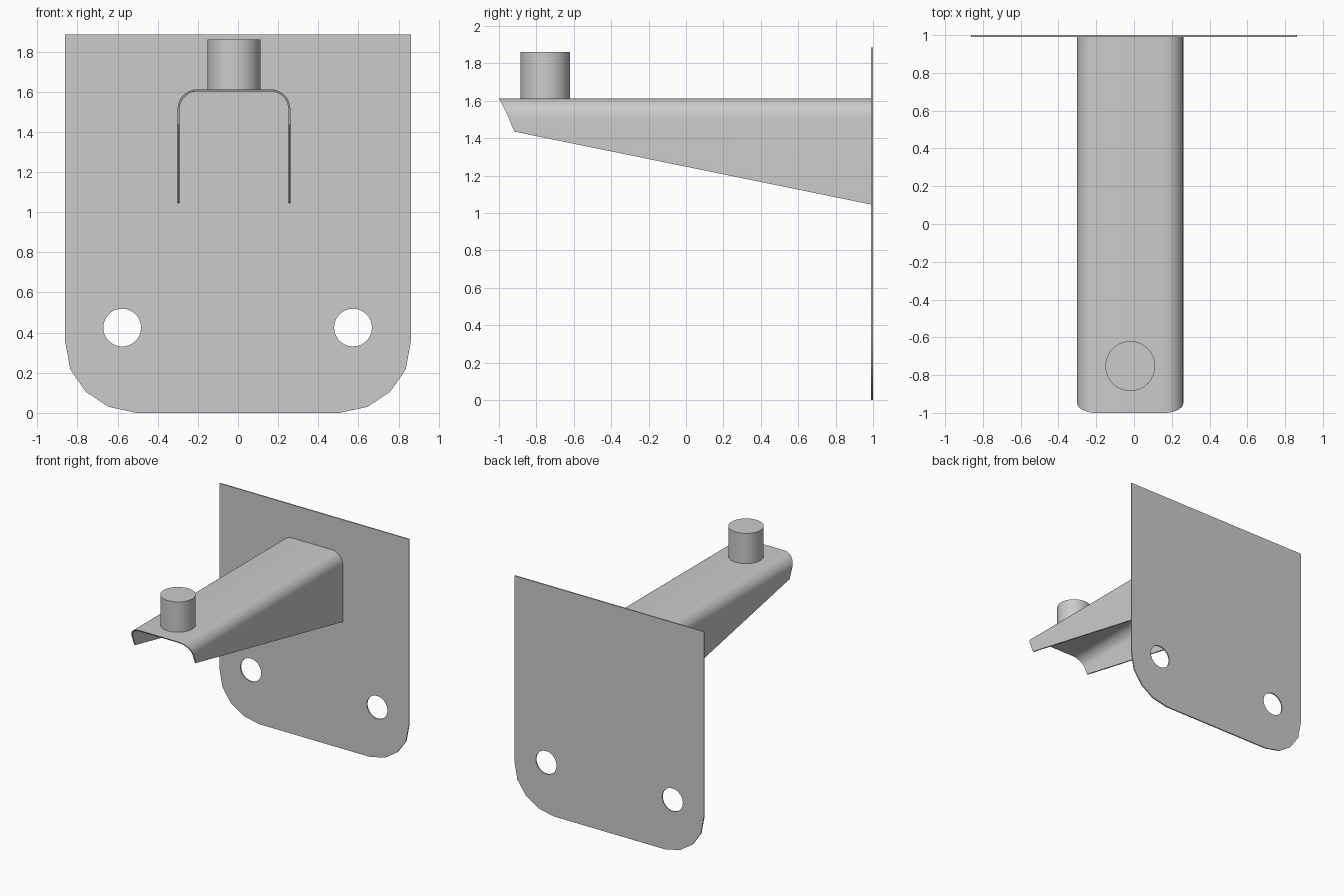
import bpy, bmesh
from math import sin, cos, pi, radians

if "Cube" in bpy.data.objects:
    bpy.data.objects.remove(bpy.data.objects["Cube"])


def smooth(obj):
    bpy.ops.object.select_all(action='DESELECT')
    obj.select_set(True)
    bpy.context.view_layer.objects.active = obj
    bpy.ops.object.shade_smooth_by_angle(angle=radians(30))


def circle(cx, cz, r, n=48):
    return [(cx + r * cos(2 * pi * i / n), cz + r * sin(2 * pi * i / n)) for i in range(n)]


# Back plate: filled outline with faceted lower corners and two bolt holes
half = [(0.863, 1.885), (0.863, 0.365), (0.835, 0.215), (0.758, 0.105), (0.645, 0.03), (0.505, 0.0)]
outline = half + [(-x, z) for x, z in reversed(half)]
curve = bpy.data.curves.new("back_plate", 'CURVE')
curve.dimensions = '2D'
curve.fill_mode = 'BOTH'
curve.extrude = 0.005
for loop in (outline, circle(-0.577, 0.425, 0.094), circle(0.573, 0.425, 0.094)):
    sp = curve.splines.new('POLY')
    sp.points.add(len(loop) - 1)
    for p, (x, z) in zip(sp.points, loop):
        p.co = (x, z, 0, 1)
    sp.use_cyclic_u = True
plate = bpy.data.objects.new("back_plate", curve)
bpy.context.collection.objects.link(plate)
plate.rotation_euler = (pi / 2, 0, 0)
plate.location = (0, 0.995, 0)
bpy.context.view_layer.objects.active = plate
plate.select_set(True)
bpy.ops.object.convert(target='MESH')
smooth(bpy.context.view_layer.objects.active)

# Support arm: thin folded channel, tapered below, with a slanted front end
CX, W, TOP, R, T, N = -0.02, 0.281, 1.612, 0.1, 0.01, 10


def section(inset):
    """Channel half from leg foot to top, mirrored: (x, z at front, z at back)."""
    r, w = R - inset, W - inset
    side = [(w, 1.435, 1.045)]
    for i in range(N + 1):
        a = pi / 2 * i / N
        z = TOP - R + r * sin(a)
        side.append((W - R + r * cos(a), z, z))
    return side + [(-x, a, b) for x, a, b in reversed(side)]


def front_y(z):
    t = (TOP - z) / (TOP - 1.435)
    return -1.0 + 0.082 * (t + 0.22 * t * (1 - t))


bm = bmesh.new()
rings = []
loop = section(0) + section(T)[::-1]
front = [bm.verts.new((CX + x, front_y(a), a)) for x, a, b in loop]
back = [bm.verts.new((CX + x, 0.991, b)) for x, a, b in loop]
n = len(loop)
for i in range(n):
    j = (i + 1) % n
    bm.faces.new((front[i], front[j], back[j], back[i]))
for ring in (front, back):
    for i in range(n // 2 - 1):
        bm.faces.new((ring[i], ring[i + 1], ring[n - 2 - i], ring[n - 1 - i]))
bmesh.ops.recalc_face_normals(bm, faces=bm.faces)
mesh = bpy.data.meshes.new("support_arm")
bm.to_mesh(mesh)
bm.free()
arm = bpy.data.objects.new("support_arm", mesh)
bpy.context.collection.objects.link(arm)
smooth(arm)

# Round pin standing on the arm
bpy.ops.mesh.primitive_cylinder_add(vertices=48, radius=0.132, depth=0.26, location=(CX, -0.752, 1.731))
pin = bpy.context.object
pin.name = "pin"
smooth(pin)
